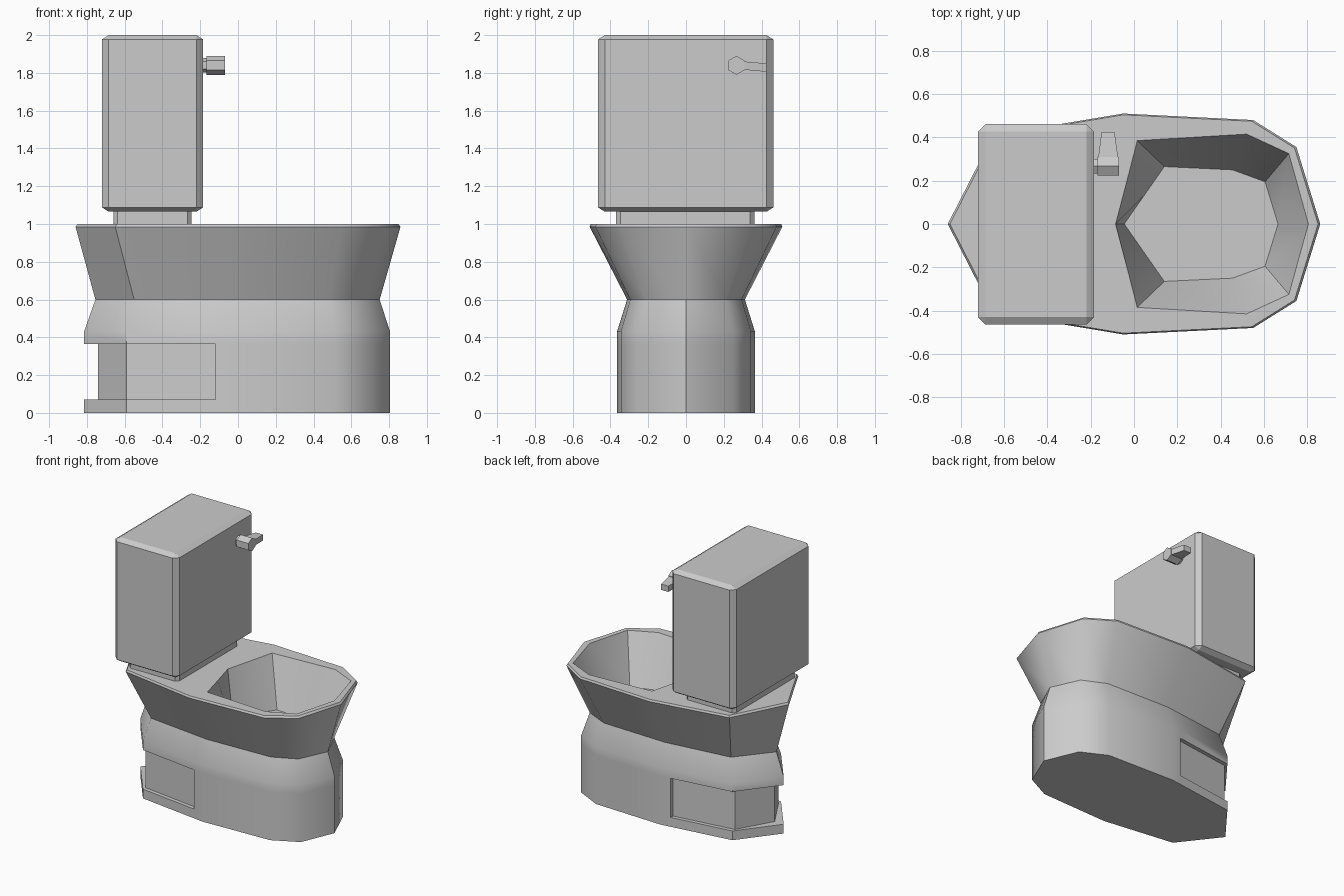
import bpy, bmesh, math

if "Cube" in bpy.data.objects:
    bpy.data.objects.remove(bpy.data.objects["Cube"])


def finish(name, bm, smooth=None):
    bmesh.ops.remove_doubles(bm, verts=bm.verts, dist=0.0005)
    bmesh.ops.recalc_face_normals(bm, faces=bm.faces)
    mesh = bpy.data.meshes.new(name)
    bm.to_mesh(mesh)
    bm.free()
    ob = bpy.data.objects.new(name, mesh)
    bpy.context.collection.objects.link(ob)
    if smooth:
        bpy.ops.object.select_all(action='DESELECT')
        ob.select_set(True)
        bpy.context.view_layer.objects.active = ob
        bpy.ops.object.shade_smooth_by_angle(angle=math.radians(smooth))
    return ob


def loft(name, rings, smooth=None):
    """Skin a stack of matching 3D rings and cap both ends."""
    bm = bmesh.new()
    loops = [[bm.verts.new(p) for p in ring] for ring in rings]
    n = len(rings[0])
    for a, b in zip(loops, loops[1:]):
        for i in range(n):
            j = (i + 1) % n
            bm.faces.new((a[i], a[j], b[j], b[i]))
    bm.faces.new(loops[0])
    bm.faces.new(loops[-1])
    return finish(name, bm, smooth)


def ring(half, z, s=1.0):
    """Mirror a half outline (back tip to front tip) into a full ring."""
    full = half + [(x, -y) for x, y in half[-2:0:-1]]
    return [(x * s, y * s, z) for x, y in full]


def chamfer_box(name, lo, hi, w, zs=0.65):
    """Box with chamfered edges; zs flattens the chamfer vertically."""
    bm = bmesh.new()
    bmesh.ops.create_cube(bm, size=1)
    size = [b - a for a, b in zip(lo, hi)]
    bmesh.ops.scale(bm, vec=(size[0], size[1], size[2] / zs), verts=bm.verts)
    bmesh.ops.bevel(bm, geom=bm.edges[:], offset=w, segments=1, affect='EDGES')
    bmesh.ops.scale(bm, vec=(1, 1, zs), verts=bm.verts)
    bmesh.ops.translate(bm, vec=[(a + b) / 2 for a, b in zip(lo, hi)], verts=bm.verts)
    return finish(name, bm)


# Pedestal, with a recess around the back
front = [(-0.04, 0.365), (0.51, 0.345), (0.70, 0.25), (0.805, 0)]
foot = [(-0.815, 0), (-0.59, 0.29), (-0.12, 0.354), (-0.12, 0.354)] + front
recess = [(-0.74, 0), (-0.59, 0.26), (-0.12, 0.325), (-0.12, 0.354)] + front
waist = [(-0.755, 0), (-0.55, 0.25), (-0.04, 0.312), (0.48, 0.295), (0.655, 0.212), (0.75, 0)]
t = (-0.12 + 0.55) / 0.51
mid = (-0.12, 0.25 + t * 0.062)
loft("pedestal", [ring(foot, 0), ring(foot, 0.07), ring(recess, 0.07), ring(recess, 0.365),
                  ring(foot, 0.365), ring(foot, 0.43),
                  ring(waist[:2] + [mid, mid] + waist[2:], 0.6)], 44)

# Bowl: flared outside, flat rim, hollow inside
rim = [(-0.86, 0), (-0.65, 0.41), (-0.05, 0.51), (0.55, 0.48), (0.75, 0.355), (0.86, 0)]
opening = [(-0.085, 0), (-0.035, 0.19), (0.015, 0.385), (0.52, 0.415), (0.715, 0.325), (0.805, 0)]
floor = [(-0.045, 0), (0.047, 0.132), (0.14, 0.265), (0.455, 0.25), (0.605, 0.195), (0.665, 0)]
loft("bowl", [ring(waist, 0.6), ring(rim, 0.985), ring(rim, 1.0, 0.988),
              ring(opening, 1.0), ring(floor, 0.65)], 44)

# Tank and its mount
chamfer_box("tank", (-0.72, -0.465, 1.065), (-0.185, 0.462, 2.0), 0.035)
chamfer_box("tank_mount", (-0.66, -0.37, 0.98), (-0.245, 0.362, 1.09), 0.022)

# Flush handle
hexagon = [(math.sin(math.radians(60 * i)), math.cos(math.radians(60 * i))) for i in range(6)]


def hex_rod(name, x0, x1, r):
    loft(name, [[(x, 0.267 + a * r, 1.84 + b * r) for a, b in hexagon] for x in (x0, x1)])


hex_rod("handle_axle", -0.2, -0.16, 0.038)
hex_rod("handle_hub", -0.168, -0.07, 0.05)
loft("handle_lever", [[(x0, y, z0), (x1, y, z0), (x1, y, z1), (x0, y, z1)]
                      for x0, x1, y, z0, z1 in ((-0.167, -0.071, 0.29, 1.818, 1.862),
                                                (-0.15, -0.09, 0.425, 1.806, 1.85))])
